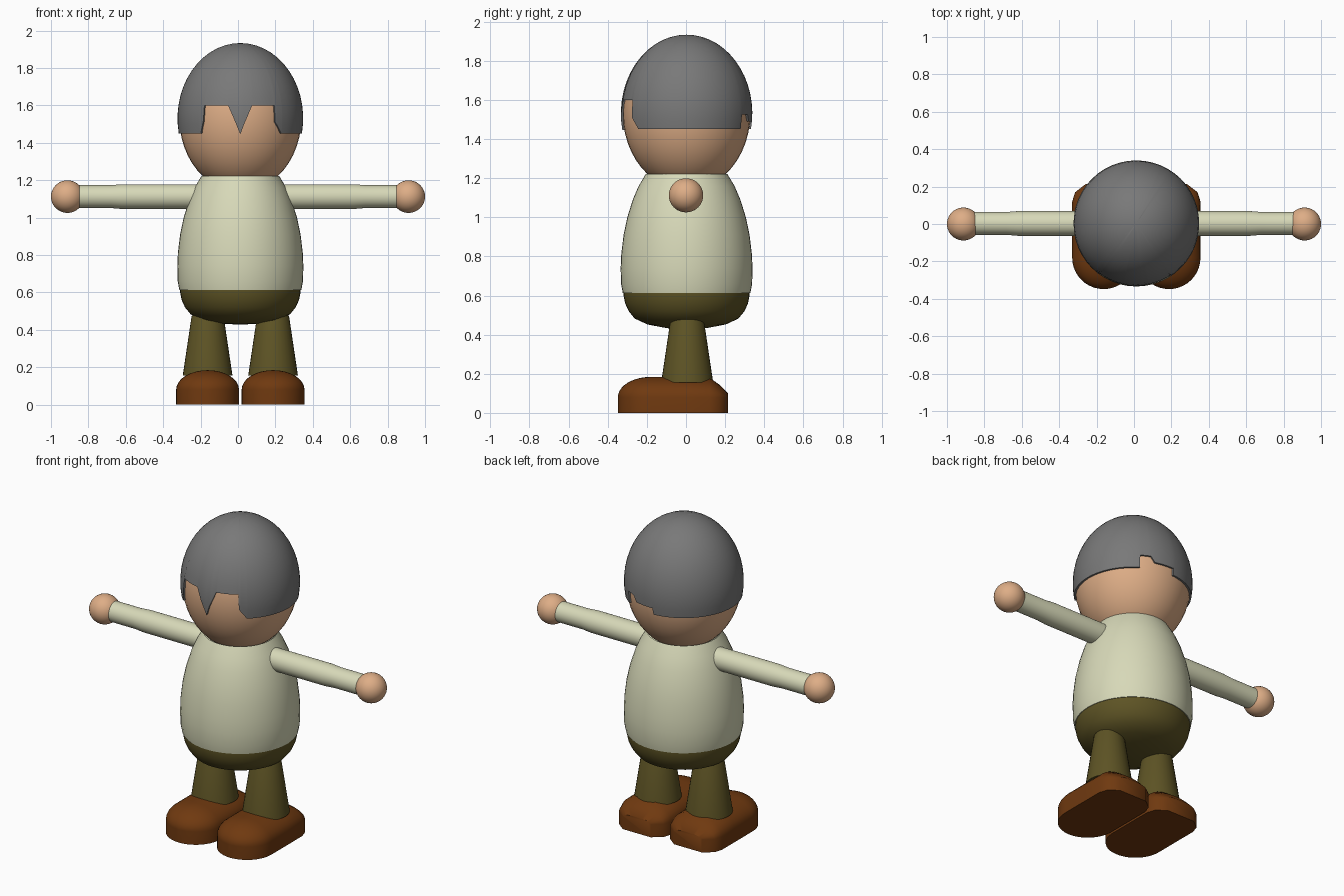
import bpy, bmesh, math
from mathutils import Matrix, Vector

if "Cube" in bpy.data.objects:
    bpy.data.objects.remove(bpy.data.objects["Cube"])

CX = 0.0125  # body axis


def material(name, rgb):
    m = bpy.data.materials.new(name)
    m.diffuse_color = (*rgb, 1)
    m.use_nodes = True
    m.node_tree.nodes["Principled BSDF"].inputs["Base Color"].default_value = m.diffuse_color
    return m


GREY = material("hair grey", (0.19, 0.19, 0.19))
SKIN = material("skin", (0.73, 0.42, 0.24))
CREAM = material("cream cloth", (0.68, 0.69, 0.48))
OLIVE = material("olive cloth", (0.11, 0.087, 0.018))
BROWN = material("brown leather", (0.16, 0.041, 0.005))


def finish(name, bm, mat, angle=40):
    bmesh.ops.remove_doubles(bm, verts=bm.verts, dist=1e-5)
    bmesh.ops.recalc_face_normals(bm, faces=bm.faces)
    me = bpy.data.meshes.new(name)
    bm.to_mesh(me)
    bm.free()
    me.materials.append(mat)
    ob = bpy.data.objects.new(name, me)
    bpy.context.collection.objects.link(ob)
    bpy.ops.object.select_all(action='DESELECT')
    ob.select_set(True)
    bpy.context.view_layer.objects.active = ob
    bpy.ops.object.shade_smooth_by_angle(angle=math.radians(angle))
    return ob


def skin_rows(bm, rows, closed):
    """Bridge equal-length rows of points with faces."""
    rows = [[bm.verts.new(p) for p in r] for r in rows]
    for a, b in zip(rows, rows[1:]):
        n = len(a)
        for i in range(n if closed else n - 1):
            j = (i + 1) % n
            bm.faces.new((a[i], a[j], b[j], b[i]))
    return rows


def lathe(name, profile, mat, matrix, n=48):
    """Turn (radius, height) points around local z."""
    bm = bmesh.new()
    rows = [[(r * math.cos(2 * math.pi * i / n), r * math.sin(2 * math.pi * i / n), z)
             for i in range(n)] for r, z in profile]
    skin_rows(bm, rows, True)
    bm.transform(matrix)
    return finish(name, bm, mat)


def ball(name, centre, radii, mat):
    bm = bmesh.new()
    bmesh.ops.create_uvsphere(bm, u_segments=40, v_segments=24, radius=1)
    bm.transform(Matrix.Translation(centre) @ Matrix.Diagonal((*radii, 1)))
    return finish(name, bm, mat)


# Head and hair cap: the rim height follows azimuth in degrees (front is -90)
HZ = 1.53
ball("head", (CX, 0.003, HZ), (0.326, 0.326, 0.392), SKIN)
rim = [(-180, 1.45), (-130, 1.45), (-126, 1.52), (-125.5, 1.6), (-101.5, 1.6),
       (-96, 1.53), (-90, 1.445), (-86.5, 1.5), (-79, 1.6), (-56.7, 1.6),
       (-56.2, 1.51), (-48.3, 1.45), (57, 1.45), (57.4, 1.525), (68, 1.525),
       (72, 1.49), (93, 1.49), (94, 1.45), (180, 1.45)]


def rim_height(az):
    for (a, za), (b, zb) in zip(rim, rim[1:]):
        if a <= az <= b:
            return za + (zb - za) * (az - a) / (b - a)


azimuths = sorted({float(a) for a, _ in rim} | {float(a) for a in range(-180, 181, 6)})
columns = []
for az in azimuths:
    start = math.asin((rim_height(az) - HZ) / 0.403)
    c, s = math.cos(math.radians(az)), math.sin(math.radians(az))
    col = []
    for k in range(-1, 15):
        phi = start + (math.pi / 2 - start) * max(k, 0) / 14
        r = 0.336 * math.cos(phi) * (0.94 if k < 0 else 1)  # first point turns the rim inward
        col.append((CX + r * c, 0.003 + r * s, HZ + 0.403 * math.sin(phi)))
    columns.append(col)
bm = bmesh.new()
skin_rows(bm, columns, False)
finish("hair", bm, GREY, 50)

# Torso
axis = Matrix.Translation((CX, 0.003, 0))
lathe("shirt", [(0.31, 0.612), (0.326, 0.612), (0.335, 0.66), (0.337, 0.74), (0.334, 0.81),
                (0.322, 0.91), (0.303, 1.0), (0.275, 1.09), (0.245, 1.16), (0.208, 1.222)],
      CREAM, axis)
lathe("trouser_seat", [(0.322, 0.62), (0.322, 0.6), (0.314, 0.56), (0.296, 0.52), (0.265, 0.482),
                       (0.2, 0.452), (0.1, 0.433), (0, 0.427)], OLIVE, axis)


def arch(y, w, h, n=16):
    """Shoe cross-section: upright walls with a domed top."""
    wall = 0.08
    pts = [(w, y, 0)]
    for i in range(n + 1):
        t = math.pi * i / n
        pts.append((w * math.cos(t), y, wall + (h - wall) * math.sin(t)))
    return pts + [(-w, y, 0)]


# Rounded toe, straight middle, tapering heel
toe = [(-0.18 - 0.168 * math.sin(a), 0.168 * math.cos(a), 0.08 + 0.104 * math.cos(a))
       for a in [math.radians(90 - 9 * i) for i in range(11)]]
sections = toe + [(0.0, 0.168, 0.184), (0.12, 0.168, 0.18), (0.17, 0.152, 0.145), (0.214, 0.095, 0.1)]

for side, sx in (("left", -1), ("right", 1)):
    # Sleeve and hand
    along_x = Matrix.Translation((0, 0.003, 1.112)) @ Matrix.Rotation(sx * math.pi / 2, 4, 'Y')
    lathe(side + "_sleeve", [(0, 0.15), (0.066, 0.15), (0.066, 0.62), (0.061, 0.68),
                             (0.061, 0.875), (0, 0.875)], CREAM, along_x, 32)
    ball(side + "_hand", (sx * 0.912, 0, 1.112), (0.088, 0.088, 0.087), SKIN)
    # Trouser leg
    x = CX + sx * 0.175
    lathe(side + "_trouser_leg", [(0, 0.155), (0.133, 0.155), (0.086, 0.47), (0.07, 0.5), (0, 0.51)],
          OLIVE, Matrix.Translation((x, 0.006, 0)), 32)
    # Shoe
    bm = bmesh.new()
    rows = skin_rows(bm, [arch(*s) for s in sections], True)
    bm.faces.new(rows[-1])
    bm.transform(Matrix.Translation((x, 0, 0)))
    finish(side + "_shoe", bm, BROWN, 45)
